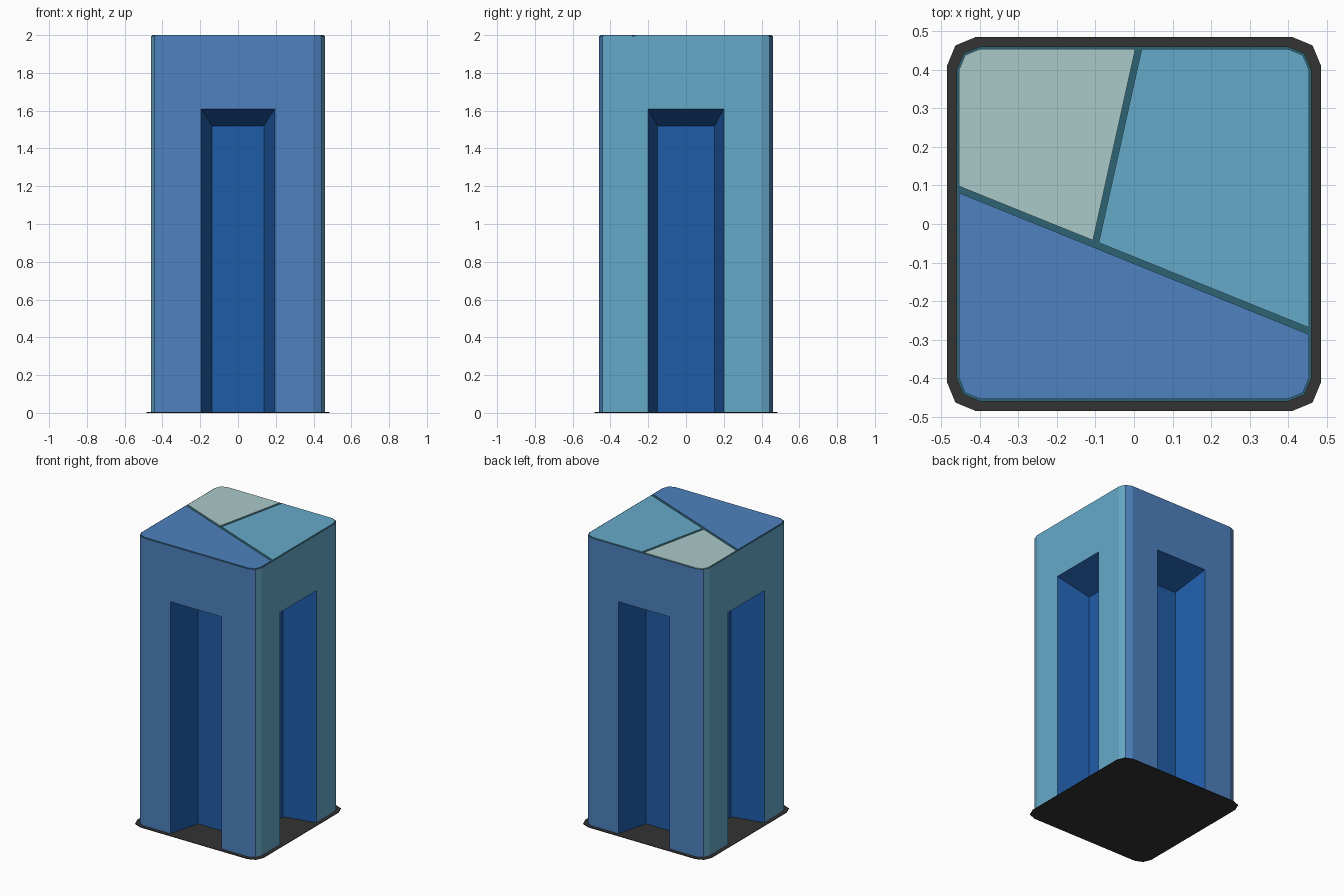
import bpy, bmesh, math
from mathutils import Vector, Matrix

cube = bpy.data.objects.get("Cube")
if cube:
    bpy.data.objects.remove(cube, do_unlink=True)


def linear(c):
    return c / 12.92 if c <= 0.04045 else ((c + 0.055) / 1.055) ** 2.4


def material(name, hex_code):
    rgb = [linear(v / 255) for v in bytes.fromhex(hex_code)]
    mat = bpy.data.materials.new(name)
    mat.use_nodes = True
    mat.diffuse_color = (*rgb, 1)
    node = mat.node_tree.nodes["Principled BSDF"]
    node.inputs["Base Color"].default_value = (*rgb, 1)
    node.inputs["Roughness"].default_value = 0.8
    return mat


BLUE = material("mid blue", "4E82BF")
SKY = material("sky blue", "66AAC9")
PALE = material("pale green", "AACAC9")
DEEP = material("deep blue", "205CA8")
TEAL = material("dark teal", "2D6473")
DARK = material("charcoal", "333333")


def make_object(name, bm, *mats):
    bmesh.ops.recalc_face_normals(bm, faces=bm.faces)
    mesh = bpy.data.meshes.new(name)
    bm.to_mesh(mesh)
    bm.free()
    obj = bpy.data.objects.new(name, mesh)
    bpy.context.collection.objects.link(obj)
    for m in mats:
        mesh.materials.append(m)
    return obj


def rounded_slab(half, radius, z0, z1, cuts=()):
    """Extruded square with two-segment corners, trimmed by vertical planes."""
    bm = bmesh.new()
    verts = []
    for corner in range(4):
        for step in range(3):
            a = math.radians(90 * corner + 45 * step)
            mid = math.radians(90 * corner + 45)
            c = (half - radius) * math.sqrt(2)
            verts.append(bm.verts.new((c * math.cos(mid) + radius * math.cos(a),
                                       c * math.sin(mid) + radius * math.sin(a), z0)))
    face = bm.faces.new(verts)
    for point, normal in cuts:
        geom = bm.verts[:] + bm.edges[:] + bm.faces[:]
        bmesh.ops.bisect_plane(bm, geom=geom, plane_co=point, plane_no=normal, clear_outer=True)
    ext = bmesh.ops.extrude_face_region(bm, geom=bm.faces[:], use_keep_orig=True)
    top = [g for g in ext["geom"] if isinstance(g, bmesh.types.BMVert)]
    bmesh.ops.translate(bm, verts=top, vec=(0, 0, z1 - z0))
    return bm


# Ground plate
make_object("base_plate", rounded_slab(0.485, 0.075, 0, 0.004), DARK)

# Tower body
HALF, DEPTH = 0.46, 0.22
body = make_object("tower_body", rounded_slab(HALF, 0.06, 0.002, 1.996),
                   BLUE, SKY, DEEP, TEAL)

# Tapered recess cutter, one wedge for each side
bm = bmesh.new()
for side in range(4):
    outer, inner = ((0.195, 0.137), (0.2, 0.152))[side % 2]
    rings = []
    for t in (-0.25, 1):
        w = outer + (inner - outer) * t
        top = 1.61 - 0.09 * t
        y = -HALF + DEPTH * t
        spin = Matrix.Rotation(side * math.pi / 2, 3, "Z")
        rings.append([bm.verts.new(spin @ Vector(p)) for p in
                      ((-w, y, -0.1), (w, y, -0.1), (w, y, top), (-w, y, top))])
    a, b = rings
    bm.faces.new(a)
    bm.faces.new(b)
    for i in range(4):
        j = (i + 1) % 4
        bm.faces.new((a[i], a[j], b[j], b[i]))
cutter = make_object("recess_cutter", bm)
cutter.hide_render = True

mod = body.modifiers.new("recesses", "BOOLEAN")
mod.operation = "DIFFERENCE"
mod.solver = "EXACT"
mod.object = cutter
bpy.context.view_layer.objects.active = body
bpy.ops.object.modifier_apply(modifier=mod.name)
bpy.data.objects.remove(cutter, do_unlink=True)

# Walls coloured by direction, recesses deep blue, caps teal
for p in body.data.polygons:
    n, c = p.normal, p.center
    if abs(n.z) > 0.99:
        p.material_index = 3
    elif max(abs(c.x), abs(c.y)) < 0.42:
        p.material_index = 2
    else:
        p.material_index = 0 if abs(n.y) > abs(n.x) else 1

# Roof panels separated by narrow seams
GAP = 0.008


def seam(p, q):
    p, q = Vector((*p, 0)), Vector((*q, 0))
    return p, (q - p).cross(Vector((0, 0, 1))).normalized()


def keep(line, sign):
    """Cut that keeps the side of the seam opposite sign * normal."""
    p, n = line
    return p - n * sign * GAP, n * sign


long_seam = seam((-0.46, 0.092), (0.46, -0.28))
short_seam = seam((-0.10, -0.05), (0.013, 0.46))
panels = (
    ("front_roof_panel", BLUE, [keep(long_seam, -1)]),
    ("left_roof_panel", SKY, [keep(long_seam, 1), keep(short_seam, -1)]),
    ("right_roof_panel", PALE, [keep(long_seam, 1), keep(short_seam, 1)]),
)
for name, mat, cuts in panels:
    make_object(name, rounded_slab(HALF - 0.006, 0.055, 1.996, 2.0, cuts), mat)
